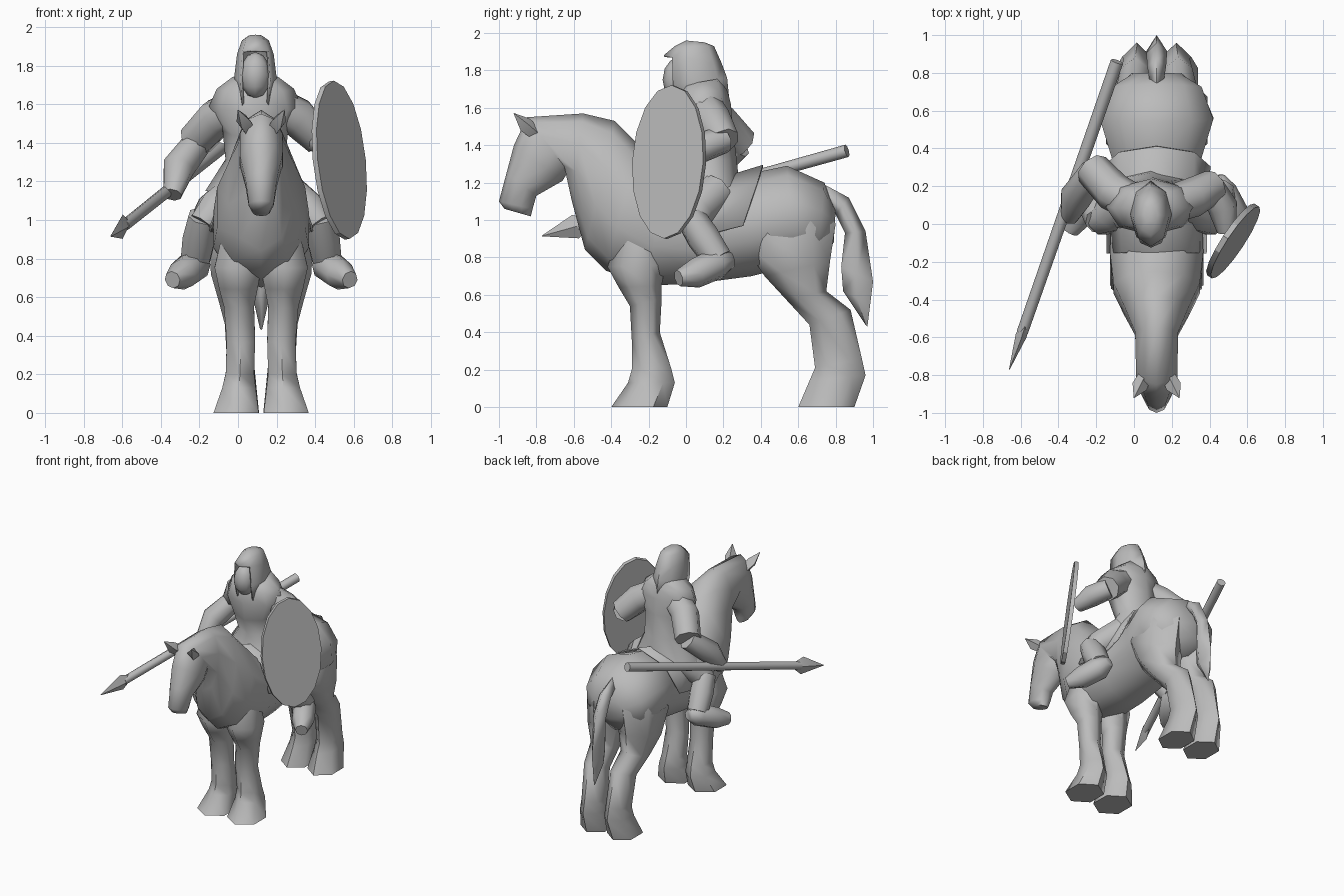
import bpy, bmesh, math
from mathutils import Vector

default_cube = bpy.data.objects.get("Cube")
if default_cube:
    bpy.data.objects.remove(default_cube, do_unlink=True)

stone = bpy.data.materials.new("plain_grey")
stone.use_nodes = True
stone.diffuse_color = (.5, .5, .5, 1)
stone.node_tree.nodes["Principled BSDF"].inputs["Base Color"].default_value = (.5, .5, .5, 1)

HORSE_X, RIDER_X = .12, .09


def finish(name, mesh_data, angle=62):
    """Turn a bmesh into a shaded object with the shared material."""
    bmesh.ops.recalc_face_normals(mesh_data, faces=mesh_data.faces)
    mesh = bpy.data.meshes.new(name)
    mesh_data.to_mesh(mesh)
    mesh_data.free()
    mesh.materials.append(stone)
    part = bpy.data.objects.new(name, mesh)
    bpy.context.collection.objects.link(part)
    bpy.ops.object.select_all(action="DESELECT")
    part.select_set(True)
    bpy.context.view_layer.objects.active = part
    bpy.ops.object.shade_smooth_by_angle(angle=math.radians(angle))
    return part


def skin(name, rings, gap=0, gap_spans=0, angle=62):
    """Bridge rings of points; leave out faces beside the first point for open shells."""
    bm = bmesh.new()
    loops = [[bm.verts.new(point) for point in ring] for ring in rings]
    sides = len(loops[0])
    for span, (low, high) in enumerate(zip(loops, loops[1:])):
        for i in range(sides):
            if span < gap_spans and (i < gap or i >= sides - gap):
                continue
            j = (i + 1) % sides
            bm.faces.new((low[i], low[j], high[j], high[i]))
    if not gap:
        bm.faces.new(loops[0])
    if gap_spans < len(rings) - 1:
        bm.faces.new(loops[-1])
    loose = [v for v in bm.verts if not v.link_faces]
    bmesh.ops.delete(bm, geom=loose, context="VERTS")
    return finish(name, bm, angle)


def loft(name, centre_x, stations, sides=8, **options):
    """Each station: side-profile point A (y, z), point B (y, z), half width, x shift."""
    rings = []
    for ay, az, by, bz, width, *shift in stations:
        x = centre_x + (shift[0] if shift else 0)
        a, b = Vector((x, ay, az)), Vector((x, by, bz))
        middle, half = (a + b) / 2, (a - b) / 2
        turns = [math.tau * i / sides for i in range(sides)]
        rings.append([middle + half * math.cos(t) + Vector((width * math.sin(t), 0, 0)) for t in turns])
    return skin(name, rings, **options)


def tube(name, path, radii, sides=8):
    """Round limb along a path with a radius at each point."""
    points = [Vector(p) for p in path]
    rings = []
    for k, (point, radius) in enumerate(zip(points, radii)):
        tangent = points[min(k + 1, len(points) - 1)] - points[max(k - 1, 0)]
        turn = tangent.to_track_quat("Z", "Y")
        rings.append([point + turn @ Vector((radius * math.cos(math.tau * i / sides),
                                             radius * math.sin(math.tau * i / sides), 0))
                      for i in range(sides)])
    return skin(name, rings)


def beside(centre, side, points):
    """Place points given as offsets outward from a centre plane."""
    return [(centre + side * x, y, z) for x, y, z in points]


# Horse head, neck and trunk in one skin
loft("horse_body", HORSE_X, [
    (-.97, 1.06, -.83, 1.02, .045), (-1, 1.1, -.82, 1.06, .068),
    (-.96, 1.25, -.8, 1.13, .085), (-.92, 1.4, -.66, 1.21, .115),
    (-.85, 1.55, -.63, 1.26, .115), (-.55, 1.57, -.61, 1.1, .12),
    (-.38, 1.53, -.54, .84, .18), (-.25, 1.4, -.43, .73, .24),
    (-.12, 1.25, -.2, .65, .26), (.1, 1.18, .05, .66, .25),
    (.35, 1.25, .35, .7, .25), (.54, 1.29, .58, .76, .315),
    (.74, 1.2, .7, .76, .25), (.8, 1.05, .79, .88, .13)], sides=10)

# Tail
loft("horse_tail", HORSE_X, [
    (.74, 1.19, .74, 1.08, .035), (.87, 1.12, .8, 1.03, .05),
    (.96, .94, .85, .93, .055), (1, .67, .83, .75, .055),
    (.985, .55, .84, .62, .04), (.97, .43, .96, .44, .006)], sides=4, angle=95)

# Saddle cloth draped over the back
cloth = loft("saddle_cloth", HORSE_X, [
    (-.16, .66, -.15, 1.285, .265), (.1, .64, .1, 1.2, .27),
    (.2, .65, .41, 1.295, .285)], gap=2, gap_spans=2)
cloth.modifiers.new("thickness", "SOLIDIFY").thickness = .01

for side, label in ((1, "left"), (-1, "right")):
    # Horse legs and ears
    loft("front_leg_" + label, HORSE_X, [
        (-.34, .98, -.14, .98, .08, .12 * side), (-.42, .75, -.11, .76, .14, .12 * side),
        (-.36, .64, -.13, .65, .115, .118 * side),
        (-.3, .54, -.13, .58, .09, .115 * side), (-.29, .36, -.14, .4, .085, .105 * side),
        (-.29, .2, -.08, .21, .085, .11 * side), (-.31, .13, -.06, .13, .1, .115 * side),
        (-.4, 0, -.1, 0, .135, .13 * side)], sides=6)
    loft("hind_leg_" + label, HORSE_X, [
        (.42, 1.08, .72, 1.12, .12, .12 * side), (.3, .88, .8, .98, .16, .13 * side),
        (.42, .7, .77, .78, .145, .135 * side), (.54, .57, .75, .62, .105, .13 * side),
        (.66, .44, .88, .52, .085, .115 * side), (.69, .21, .94, .26, .08, .105 * side),
        (.66, .14, .96, .17, .09, .105 * side), (.6, 0, .9, 0, .12, .115 * side)], sides=6)
    tube("horse_ear_" + label, beside(HORSE_X, side, [
        (.06, -.8, 1.46), (.09, -.86, 1.51), (.12, -.92, 1.57)]), (.035, .042, .002), sides=4)

    # Rider legs and boots
    tube("rider_thigh_" + label, beside(HORSE_X, side, [
        (.12, .16, 1.15), (.24, .05, 1.05), (.3, .02, .97)]), (.11, .105, .085))
    tube("rider_shin_" + label, beside(HORSE_X, side, [
        (.3, .02, 1.02), (.32, .09, .91), (.34, .17, .79)]), (.08, .09, .08))
    tube("rider_boot_" + label, beside(HORSE_X, side, [
        (.32, .25, .79), (.34, .17, .77), (.41, .05, .715), (.46, -.04, .69)]), (.04, .085, .08, .045))

# Arms: right holds the spear, left carries the shield
tube("rider_sleeve_right", [(.02, .1, 1.59), (-.11, .17, 1.53), (-.22, .29, 1.41)], (.1, .105, .095))
tube("rider_forearm_right", [(-.21, .28, 1.4), (-.31, .14, 1.27), (-.34, .04, 1.13)], (.075, .085, .05))
tube("rider_sleeve_left", [(.18, .1, 1.6), (.31, .14, 1.53), (.42, .2, 1.42)], (.1, .105, .09))
tube("rider_forearm_left", [(.4, .2, 1.43), (.47, .09, 1.39), (.49, -.04, 1.36)], (.075, .08, .05))

# Tunic with flared skirt
loft("rider_tunic", RIDER_X, [
    (-.03, 1.72, .2, 1.76, .12), (-.05, 1.66, .22, 1.7, .2), (-.06, 1.56, .24, 1.62, .24),
    (-.05, 1.43, .25, 1.5, .17), (0, 1.3, .27, 1.33, .155),
    (-.07, 1.15, .29, 1.15, .26)])

# Hood with an open front, and the face inside
hood = loft("rider_hood", RIDER_X, [
    (-.08, 1.56, .23, 1.66, .095), (-.12, 1.72, .22, 1.76, .11),
    (-.12, 1.88, .19, 1.84, .095), (-.06, 1.93, .15, 1.93, .07),
    (0, 1.96, .1, 1.95, .035)], gap=1, gap_spans=2)
hood.modifiers.new("thickness", "SOLIDIFY").thickness = .012
face = bmesh.new()
bmesh.ops.create_uvsphere(face, u_segments=8, v_segments=6, radius=1)
bmesh.ops.scale(face, vec=(.08, .085, .12), verts=face.verts)
bmesh.ops.translate(face, vec=(RIDER_X, -.04, 1.75), verts=face.verts)
finish("rider_face", face)

# Oval shield
across, up = Vector((.125, .19, 0)), Vector((-.04, .02, .41))
outward = across.cross(up).normalized()
centre = Vector((.525, -.09, 1.31))
outline = [centre + across * math.cos(t) + up * math.sin(t)
           for t in [math.tau * i / 16 for i in range(16)]]
skin("shield", [[p + outward * depth for p in outline] for depth in (-.015, .015)], angle=30)

# Spear shaft and flat blade
butt, tip = Vector((-.09, .86, 1.37)), Vector((-.66, -.77, .915))
tube("spear_shaft", [butt, butt.lerp(tip, .88)], (.034, .03))
along = (tip - butt).normalized()
flat = along.cross(Vector((1, 0, 0))).normalized()
thin = along.cross(flat)
blade = [(.85, .025, .02), (.89, .065, .03), (1, .002, .002)]
skin("spear_blade", [[butt.lerp(tip, t) + d for d in (flat * w, thin * h, -flat * w, -thin * h)]
                     for t, w, h in blade], angle=20)
